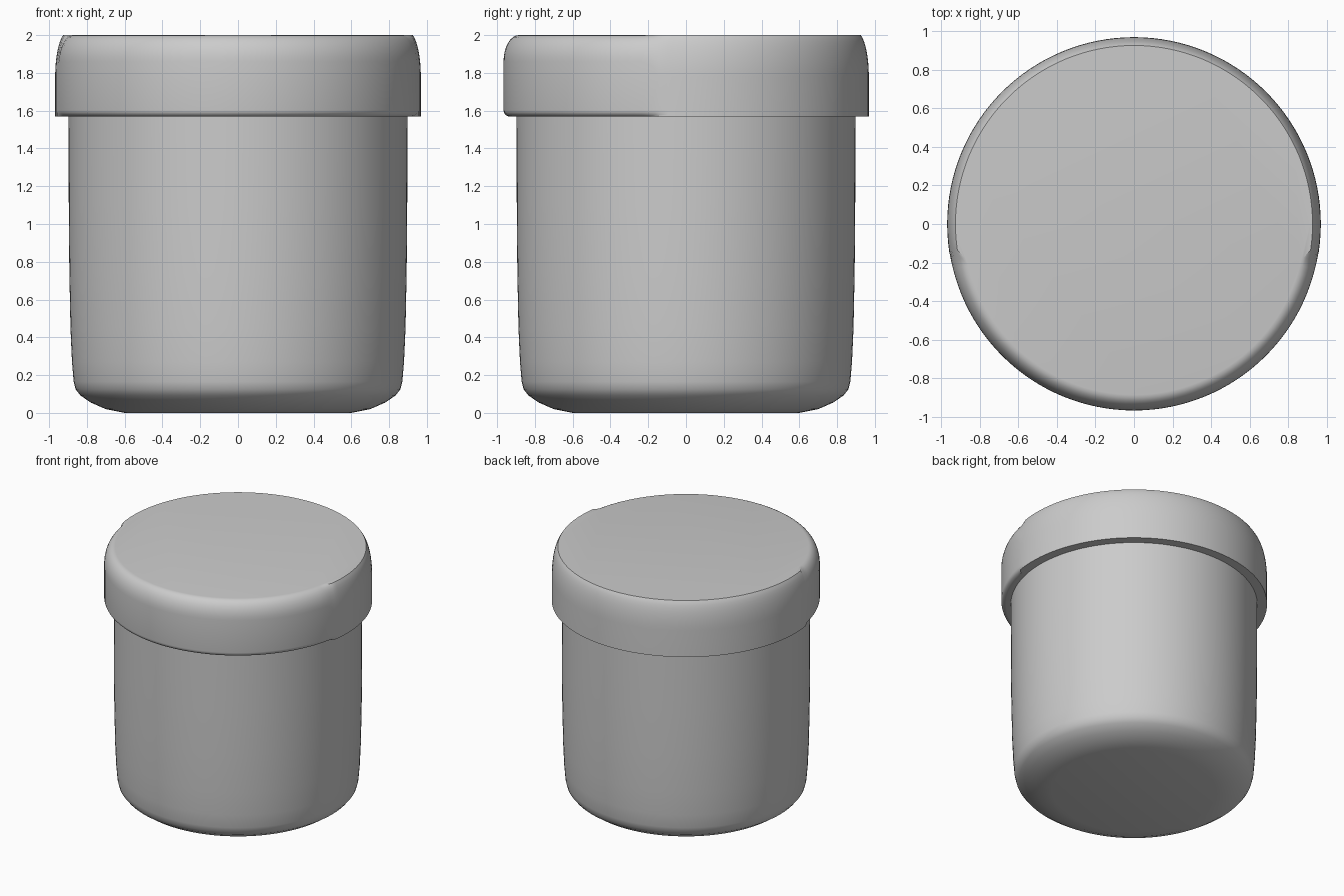
import bpy, bmesh, math

cube = bpy.data.objects.get("Cube")
if cube:
    bpy.data.objects.remove(cube, do_unlink=True)

SEGMENTS = 128

grey = bpy.data.materials.new("plain_grey")
grey.use_nodes = True
colour = (0.6, 0.6, 0.6, 1)
grey.diffuse_color = colour
grey.node_tree.nodes["Principled BSDF"].inputs["Base Color"].default_value = colour


def arc(cr, cz, rr, rz, start, end, steps):
    """Elliptical corner of a profile, as (radius, height) points."""
    angles = [math.radians(start + (end - start) * i / steps) for i in range(steps + 1)]
    return [(cr + rr * math.cos(a), cz + rz * math.sin(a)) for a in angles]


def revolve(name, profile_at):
    """Closed solid whose profile may change with direction."""
    bm = bmesh.new()
    columns = []
    for i in range(SEGMENTS):
        a = math.tau * i / SEGMENTS
        columns.append([bm.verts.new((r * math.cos(a), r * math.sin(a), z))
                        for r, z in profile_at(math.sin(a))])
    for i, col in enumerate(columns):
        nxt = columns[(i + 1) % SEGMENTS]
        for j in range(len(col) - 1):
            bm.faces.new((col[j], nxt[j], nxt[j + 1], col[j + 1]))
    bm.faces.new([c[0] for c in reversed(columns)])
    bm.faces.new([c[-1] for c in columns])
    bmesh.ops.recalc_face_normals(bm, faces=bm.faces)
    mesh = bpy.data.meshes.new(name)
    bm.to_mesh(mesh)
    bm.free()
    mesh.materials.append(grey)
    obj = bpy.data.objects.new(name, mesh)
    bpy.context.collection.objects.link(obj)
    bpy.ops.object.select_all(action='DESELECT')
    obj.select_set(True)
    bpy.context.view_layer.objects.active = obj
    bpy.ops.object.shade_smooth_by_angle(angle=math.radians(35))
    return obj


# Jar body: flat base, soft bottom corner, slightly tapered wall
body = [(0.6, 0), (0.7, 0.02), (0.78, 0.055), (0.835, 0.093), (0.86, 0.125),
        (0.87, 0.165), (0.879, 0.27), (0.887, 0.45), (0.893, 0.75), (0.896, 1.1),
        (0.897, 1.6)]
revolve("jar_body", lambda y: body)

# Lid: rounded lip at the front, crisp lip around the back
front = [(0.88, 1.568)] + arc(0.93, 1.603, 0.036, 0.035, -90, 0, 5) \
    + arc(0.885, 1.86, 0.081, 0.14, 0, 90, 8)
back = [(0.88, 1.57)] + [(0.968, 1.57 + 0.007 * i) for i in range(6)] \
    + arc(0.905, 1.78, 0.063, 0.232, 0, 71.5, 8)


def lid_profile(y):
    t = min(max((y + 0.21) / 0.06, 0), 1)
    return [(f[0] + (b[0] - f[0]) * t, f[1] + (b[1] - f[1]) * t)
            for f, b in zip(front, back)]


revolve("lid", lid_profile)
